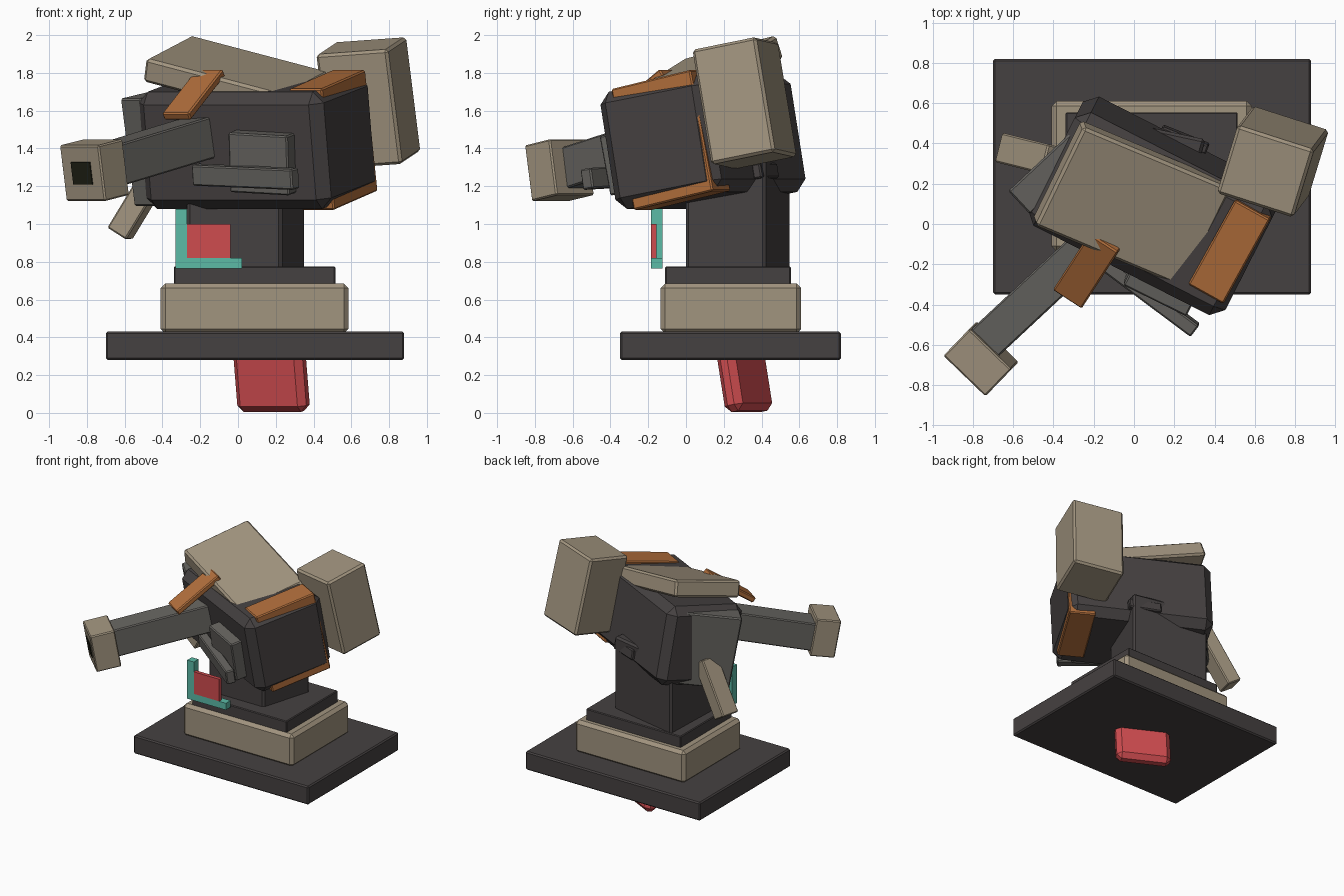
import bpy
import bmesh
from math import radians
from mathutils import Matrix, Vector

cube = bpy.data.objects.get("Cube")
if cube:
    bpy.data.objects.remove(cube, do_unlink=True)


def material(name, r, g, b):
    # Display values converted to linear
    col = tuple((c / 255) ** 2.2 for c in (r, g, b)) + (1,)
    m = bpy.data.materials.new(name)
    m.use_nodes = True
    m.diffuse_color = col
    bsdf = m.node_tree.nodes["Principled BSDF"]
    bsdf.inputs["Base Color"].default_value = col
    bsdf.inputs["Roughness"].default_value = 0.8
    return m


DARK = material("charcoal", 71, 67, 67)
GREY = material("mid grey", 102, 100, 96)
TAN = material("tan", 160, 147, 126)
ORANGE = material("burnt orange", 176, 110, 62)
RED = material("red", 205, 77, 80)
TEAL = material("teal", 92, 185, 165)
BLACK = material("bore black", 36, 37, 27)


def finish(name, bm, mat, bevel):
    bmesh.ops.recalc_face_normals(bm, faces=bm.faces)
    me = bpy.data.meshes.new(name)
    bm.to_mesh(me)
    bm.free()
    me.materials.append(mat)
    ob = bpy.data.objects.new(name, me)
    bpy.context.collection.objects.link(ob)
    if bevel:
        mod = ob.modifiers.new("chamfer", "BEVEL")
        mod.width = bevel
        mod.segments = 1
        mod.limit_method = "ANGLE"
    return ob


def box(name, mat, center, size, yaw=0, pitch=0, roll=0, bevel=0.008):
    # Box turned by roll, then pitch, then yaw
    bm = bmesh.new()
    bmesh.ops.create_cube(bm, size=1, matrix=Matrix.Diagonal((*size, 1)))
    ob = finish(name, bm, mat, bevel)
    rot = (Matrix.Rotation(radians(yaw), 4, "Z")
           @ Matrix.Rotation(radians(pitch), 4, "X")
           @ Matrix.Rotation(radians(roll), 4, "Y"))
    ob.matrix_world = Matrix.Translation(center) @ rot
    return ob


def span(name, mat, low, high, bevel=0.0):
    # Upright box between two opposite corners
    a, b = Vector(low), Vector(high)
    return box(name, mat, (a + b) / 2, b - a, bevel=bevel)


# Pedestal
span("base_plate", DARK, (-.70, -.35, .28), (.88, .82, .43), .01)
span("collar", TAN, (-.41, -.135, .42), (.585, .61, .685), .025)
span("collar_step", DARK, (-.34, -.11, .66), (.515, .555, .775), .006)
box("lower_tab", RED, (.175, .305, .205), (.41, .11, .4), -27, 10, 0, .035)

# Neck column from its footprint
bm = bmesh.new()
foot = [(-.27, 0), (.23, 0), (.355, .42), (-.25, .55)]
face = bm.faces.new([bm.verts.new((x, y, .76)) for x, y in foot])
top = bmesh.ops.extrude_face_region(bm, geom=[face])["geom"]
bmesh.ops.translate(bm, vec=(0, 0, .6),
                    verts=[v for v in top if isinstance(v, bmesh.types.BMVert)])
finish("neck", bm, DARK, .015)

# Control panel bracket
span("bracket_upright", TEAL, (-.33, -.185, .765), (-.27, -.125, 1.08))
span("bracket_foot", TEAL, (-.27, -.185, .765), (.02, -.125, .82))
span("panel", RED, (-.27, -.185, .82), (-.04, -.155, 1.0))

# Head and its side armour
box("head", DARK, (.10, .09, 1.435), (1.1, .64, .63), -27, 10, 0, .06)
box("right_cheek", GREY, (-.34, .32, 1.425), (.16, .54, .58), -47, 10, 0, .01)
box("left_armour", ORANGE, (.505, -.08, 1.445), (.2, .49, .655), -29, 12)
box("roof_plate", TAN, (-.01, .10, 1.78), (.82, .56, .13), -26, 13, 14, .015)
box("left_pack", TAN, (.69, .31, 1.64), (.4, .36, .62), -17, 11, -4, .015)
box("brow_plate", ORANGE, (-.235, -.225, 1.685), (.17, .41, .045), -33, 35)

# Barrel with muzzle and bore
box("barrel", GREY, (-.44, -.31, 1.385), (.19, .93, .22), -47, 12.5)
muzzle = box("muzzle", TAN, (-.76, -.67, 1.285), (.29, .19, .3), -44, 10)
bore = box("bore", BLACK, (0, 0, 0), (.14, .008, .12), bevel=0)
bore.matrix_world = muzzle.matrix_world @ Matrix.Translation((0, -.097, 0))

# Front and rear fittings, side strut
box("front_plate", GREY, (.13, -.31, 1.325), (.35, .1, .32), -27, 10, 3)
box("front_arm", GREY, (.04, -.33, 1.25), (.66, .07, .11), -37, 8, 2)
box("rear_arm", DARK, (.25, .42, 1.28), (.25, .05, .08), -22, 10)
box("side_strut", TAN, (-.51, .34, 1.14), (.12, .15, .45), -14, 0, 32)
